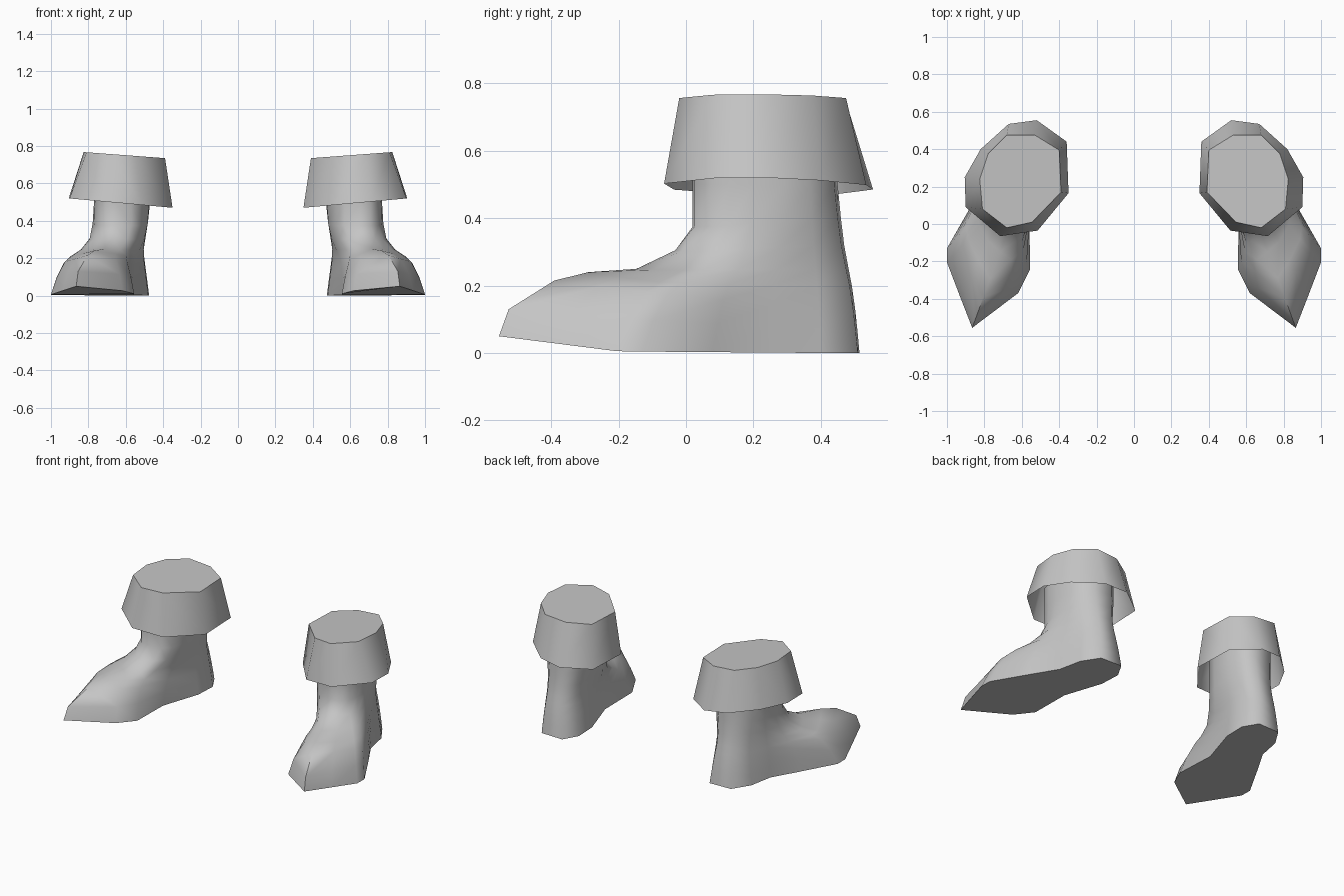
import bpy
import bmesh
import math

if "Cube" in bpy.data.objects:
    bpy.data.objects.remove(bpy.data.objects["Cube"])

grey = bpy.data.materials.new("grey leather")
grey.diffuse_color = (0.56, 0.56, 0.56, 1)
grey.use_nodes = True
grey.node_tree.nodes["Principled BSDF"].inputs["Base Color"].default_value = grey.diffuse_color


def loft(name, rings, cap_bottom, cap_top, angle):
    """Skin a stack of rings, then mirror it to make the pair."""
    bm = bmesh.new()
    rows = [[bm.verts.new(p) for p in ring] for ring in rings]
    n = len(rows[0])
    for a, b in zip(rows, rows[1:]):
        for i in range(n):
            j = (i + 1) % n
            bm.faces.new((a[i], a[j], b[j], b[i]))
    if cap_bottom:
        bm.faces.new(rows[0][::-1])
    if cap_top:
        bm.faces.new(rows[-1])
    bm.normal_update()
    me = bpy.data.meshes.new(name)
    bm.to_mesh(me)
    bm.free()
    me.materials.append(grey)
    ob = bpy.data.objects.new(name, me)
    bpy.context.collection.objects.link(ob)
    bpy.ops.object.select_all(action='DESELECT')
    ob.select_set(True)
    bpy.context.view_layer.objects.active = ob
    bpy.ops.object.shade_smooth_by_angle(angle=angle)
    mod = ob.modifiers.new("pair", 'MIRROR')
    mod.use_mirror_merge = False
    return ob


def mix(a, b, t):
    return a + (b - a) * t


# Boot: sole outline blends into the leg outline, column by column.
# The third sole number pinches the column sideways at mid height.
sole = [(.865, -.555, 0), (.935, -.375, 0), (1, -.205, 0), (1, -.13, 0),
        (.88, .08, 0), (.78, .25, 0), (.75, .40, -.02), (.68, .51, -.01),
        (.53, .515, .02), (.475, .42, .025), (.48, .28, .03),
        (.56, .03, .02), (.555, -.24, .06), (.62, -.37, .06)]
leg = [(.655, .02), (.71, .025), (.75, .075), (.765, .13), (.77, .2),
       (.765, .29), (.74, .37), (.67, .44), (.55, .45), (.485, .39),
       (.47, .27), (.475, .17), (.52, .07), (.57, .025)]

# (blend, height) per level for the toe, the sides and the heel
toe = [(0, .05), (.05, .13), (.285, .215), (.46, .24), (.71, .25), (.91, .305), (1, .375), (1, .5)]
side = [(0, .005), (.13, .10), (.3, .18), (.45, .21), (.7, .245), (.9, .30), (1, .375), (1, .5)]
heel = [(0, 0), (.1, .07), (.2, .13), (.35, .2), (.5, .25), (.7, .32), (.85, .4), (1, .5)]

rings = []
for lt, ls, lh in zip(toe, side, heel):
    ring = []
    for (px, py, pinch), (qx, qy) in zip(sole, leg):
        if py < -.2:
            w, a, b = (-.2 - py) / .355, ls, lt
        else:
            w, a, b = min(1, (py + .2) / .65), ls, lh
        t, z = mix(a[0], b[0], w), mix(a[1], b[1], w)
        x = mix(px, qx, t) + pinch * math.sin(math.pi * t)
        ring.append((x, mix(py, qy, t), z))
    rings.append(ring)
rings.append([(x, y, .64) for x, y in leg])
loft("boots", rings, True, False, 1.1)

# Cuff: flared nine-sided band, open below and closed on top
cuff_low = [(.52, .555), (.36, .44), (.35, .165), (.515, -.035), (.715, -.065),
            (.90, .09), (.905, .25), (.82, .40), (.67, .535)]
cuff_high = [(.53, .475), (.40, .395), (.39, .17), (.545, .01), (.68, -.02),
             (.81, .08), (.825, .24), (.78, .375), (.68, .475)]
loft("cuffs",
     [[(x, y, .47 + .09 * (x - .35)) for x, y in cuff_low],
      [(x, y, .735 + .075 * (x - .39)) for x, y in cuff_high]],
     False, True, 1.15)
